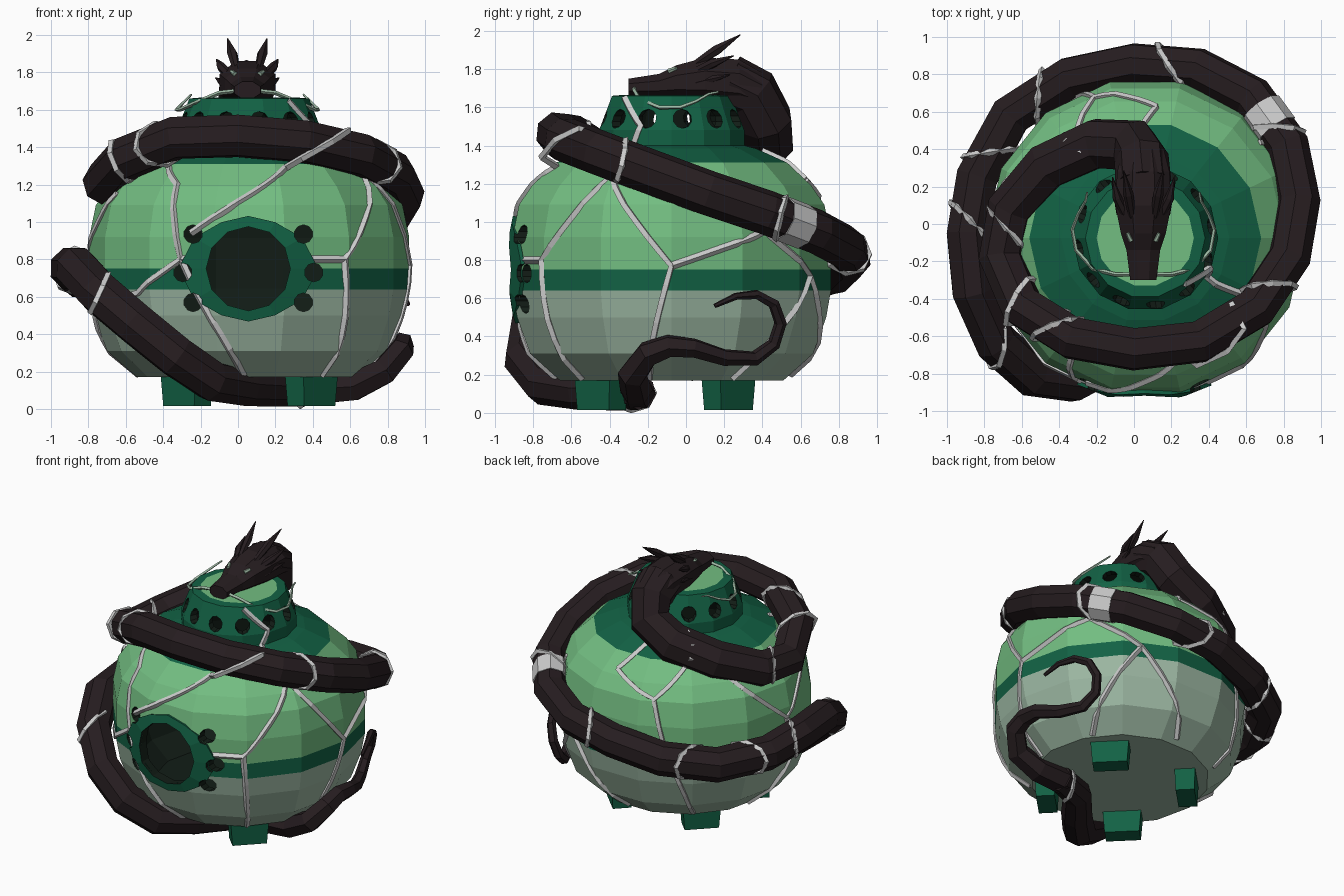
import bpy, bmesh
from math import sin, cos, pi, radians, degrees, atan2
from mathutils import Vector, Matrix

if "Cube" in bpy.data.objects:
    bpy.data.objects.remove(bpy.data.objects["Cube"])

CX, CY, N = 0.06, -0.075, 14


def mat(name, *rgb):
    m = bpy.data.materials.new(name)
    m.diffuse_color = (*rgb, 1)
    m.use_nodes = True
    m.node_tree.nodes["Principled BSDF"].inputs["Base Color"].default_value = m.diffuse_color
    return m


GREEN = mat("glaze_green", .17, .51, .22)
TEAL = mat("deep_green", .006, .12, .058)
PALE = mat("pale_green", .33, .47, .36)
BLACK = mat("inner_black", .006, .012, .008)
SCALE = mat("dark_scale", .019, .012, .014)


def mesh_obj(name, bm, *mats):
    bmesh.ops.recalc_face_normals(bm, faces=bm.faces)
    me = bpy.data.meshes.new(name)
    bm.to_mesh(me)
    bm.free()
    for m in mats:
        me.materials.append(m)
    ob = bpy.data.objects.new(name, me)
    bpy.context.collection.objects.link(ob)
    return ob


def tube(name, pts, radii, material=None, res=2, cyclic=False):
    """Faceted tube through points; radii are spread evenly along the path."""
    cu = bpy.data.curves.new(name, 'CURVE')
    cu.dimensions = '3D'
    cu.bevel_depth, cu.bevel_resolution, cu.use_fill_caps = 1, res, True
    sp = cu.splines.new('POLY')
    sp.points.add(len(pts) - 1)
    sp.use_cyclic_u, sp.use_smooth = cyclic, False
    for i, (p, c) in enumerate(zip(sp.points, pts)):
        t = i / (len(pts) - 1) * (len(radii) - 1)
        k = min(int(t), len(radii) - 2) if len(radii) > 1 else 0
        a, b = radii[k], radii[min(k + 1, len(radii) - 1)]
        p.co, p.radius = (*c, 1), a + (b - a) * (t - k)
    if material:
        cu.materials.append(material)
    ob = bpy.data.objects.new(name, cu)
    bpy.context.collection.objects.link(ob)
    bpy.ops.object.select_all(action='DESELECT')
    ob.select_set(True)
    bpy.context.view_layer.objects.active = ob
    bpy.ops.object.convert(target='MESH')
    return bpy.context.view_layer.objects.active


# Pot: faceted lathe, hollow, closed by a lid
PROF = [(.60, .17), (.76, .31), (.83, .50), (.855, .64), (.855, .75), (.855, .92), (.82, 1.09),
        (.75, 1.19), (.62, 1.31), (.45, 1.385), (.39, 1.40), (.39, 1.48), (.32, 1.66), (.26, 1.665)]


def pot_pt(deg, z, out=0.0):
    """Point on the faceted pot surface at an angle and height."""
    r = PROF[0][0]
    for (r0, z0), (r1, z1) in zip(PROF, PROF[1:]):
        if z0 <= z <= z1:
            r = r0 + (r1 - r0) * (z - z0) / (z1 - z0)
    step = 2 * pi / N
    a = radians(deg)
    r = r * cos(step / 2) / cos(a % step - step / 2) + out
    return Vector((CX + r * cos(a), CY + r * sin(a), z))


bm = bmesh.new()
rings = [[bm.verts.new((CX + r * cos(2 * pi * i / N), CY + r * sin(2 * pi * i / N), z))
          for i in range(N)] for r, z in PROF]
for j, (lo, hi) in enumerate(zip(rings, rings[1:])):
    for i in range(N):
        f = bm.faces.new((lo[i], lo[(i + 1) % N], hi[(i + 1) % N], hi[i]))
        f.material_index = 2 if j < 3 else 1 if j == 3 or 8 <= j < 13 else 0
bm.faces.new(rings[0]).material_index = 2
bm.faces.new(rings[-1]).material_index = 0
pot = mesh_obj("pot", bm, GREEN, TEAL, PALE, BLACK)
so = pot.modifiers.new("wall", 'SOLIDIFY')
so.thickness, so.offset, so.material_offset = .055, -1, 3

# Cutters: front opening, six small vents, collar vents
bm = bmesh.new()


def drill(p, direction, r, depth, seg):
    m = Matrix.Translation(p) @ Vector(direction).to_track_quat('Z', 'Y').to_matrix().to_4x4()
    bmesh.ops.create_cone(bm, cap_ends=True, segments=seg, radius1=r, radius2=r, depth=depth, matrix=m)


drill((.055, -.9, .75), (0, 1, 0), .225, .4, 12)
for s in (-1, 1):
    for dx, z in ((.295, .935), (.35, .73), (.295, .57)):
        drill((.055 + s * dx, -.86, z), (0, 1, 0), .05, .3, 10)
for i in range(12):
    a = radians(9 + 30 * i)
    drill((CX + .36 * cos(a), CY + .36 * sin(a), 1.54), (cos(a), sin(a), 0), .05, .24, 10)
cutter = mesh_obj("vent_cutter", bm, BLACK)
cutter.hide_render = True
cutter.hide_set(True)


def cut(ob):
    bo = ob.modifiers.new("vents", 'BOOLEAN')
    bo.operation, bo.object, bo.solver, bo.material_mode = 'DIFFERENCE', cutter, 'EXACT', 'TRANSFER'


cut(pot)

# Frame around the front opening
bm = bmesh.new()
pairs = []
for i in range(12):
    a = 2 * pi * i / 12
    row = []
    for r in (.215, (.37, .33, .285, .28)[min(i % 6, 6 - i % 6)]):
        x, z = .055 + r * cos(a), .75 + r * sin(a)
        d = -90 + degrees(atan2(x - CX, .83))
        row.append(bm.verts.new((x, pot_pt(d, z).y - .01, z)))
    pairs.append(row)
for p, q in zip(pairs, pairs[1:] + pairs[:1]):
    bm.faces.new((p[0], p[1], q[1], q[0]))
frame = mesh_obj("front_opening_frame", bm, TEAL)
fs = frame.modifiers.new("thickness", 'SOLIDIFY')
fs.thickness, fs.offset = .02, 0
cut(frame)

# Four feet, turned to face outwards and slightly tapered
for n in range(4):
    a = pi / 4 + n * pi / 2
    bm = bmesh.new()
    bmesh.ops.create_cube(bm, size=1)
    for v in bm.verts:
        k = 1 if v.co.z > 0 else .9
        v.co = Vector((v.co.x * .14 * k, v.co.y * .26 * k, v.co.z * .17))
    bm.transform(Matrix.Translation((CX + .47 * cos(a), -.11 + .47 * sin(a), .1)) @ Matrix.Rotation(a, 4, 'Z'))
    mesh_obj(f"foot_{n + 1}", bm, TEAL)

# Serpent body: neck, one and a half loops, then under the pot
COIL = [Vector(p) for p in (
    (.05, .22, 1.73), (.04, .35, 1.67), (0, .42, 1.53), (-.2, .43, 1.42), (-.46, .31, 1.32),
    (-.66, .08, 1.22), (-.71, -.18, 1.21), (-.60, -.44, 1.34), (-.33, -.61, 1.45), (0, -.67, 1.46),
    (.35, -.63, 1.43), (.65, -.45, 1.36), (.83, -.18, 1.26), (.88, .12, 1.15), (.82, .42, 1.05),
    (.63, .68, .95), (.34, .83, .87), (0, .855, .81), (-.35, .78, .74), (-.66, .58, .70),
    (-.84, .25, .71), (-.89, -.05, .75), (-.86, -.36, .75), (-.74, -.63, .62), (-.54, -.81, .45),
    (-.33, -.84, .28), (-.14, -.74, .15), (.04, -.55, .12), (.22, -.33, .11), (.45, -.24, .105))]
tube("serpent_body", COIL, (.15, .138, .12, .118, .118, .115, .12, .12, .115, .09), SCALE)
# Curling tail
tube("serpent_tail", ((.40, -.25, .105), (.62, -.26, .12), (.78, -.28, .20), (.87, -.20, .31),
                      (.88, -.09, .35), (.88, .04, .34), (.82, .2, .29), (.75, .36, .285), (.72, .46, .36),
                      (.74, .495, .47), (.78, .46, .57), (.83, .37, .62), (.88, .26, .61), (.91, .15, .56)),
     (.092, .075, .05, .035, .03, .012), SCALE, 1)

# Head: lofted octagons from snout to nape
bm = bmesh.new()
loops = []
for y, w, z0, z1 in ((-.30, .07, 1.66, 1.75), (-.14, .09, 1.65, 1.775), (-.05, .12, 1.64, 1.82),
                     (.10, .15, 1.62, 1.86), (.28, .14, 1.60, 1.85), (.40, .11, 1.56, 1.78)):
    k = 1 / cos(pi / 8)
    loops.append([bm.verts.new((.05 + w * k * cos(a), y, (z0 + z1) / 2 + (z1 - z0) / 2 * k * sin(a)))
                  for a in [pi / 8 + i * pi / 4 for i in range(8)]])
for lo, hi in zip(loops, loops[1:]):
    for i in range(8):
        bm.faces.new((lo[i], lo[(i + 1) % 8], hi[(i + 1) % 8], hi[i]))
bm.faces.new(loops[0])
bm.faces.new(loops[-1])
mesh_obj("head", bm, SCALE)

# Horns, cheek spikes, eyes and whiskers, mirrored
for s, side in ((-1, "left"), (1, "right")):
    def m(*pts):
        return [(.05 + s * x, y, z) for x, y, z in pts]
    tube(f"{side}_long_horn", m((.06, .04, 1.82), (.08, .16, 1.90), (.105, .285, 1.98)), (.02, .028, .003), SCALE, 1)
    tube(f"{side}_short_horn", m((.10, .06, 1.79), (.14, .14, 1.83), (.165, .25, 1.87)), (.025, .025, .003), SCALE, 1)
    tube(f"{side}_cheek_spike", m((.11, .06, 1.73), (.17, .23, 1.77)), (.035, .003), SCALE, 1)
    tube(f"{side}_eye", m((.065, -.09, 1.79), (.085, -.05, 1.805)), (.014, .01), PALE, 1)
    tube(f"{side}_whisker", m((.06, -.27, 1.70), (.15, -.27, 1.69), (.27, -.24, 1.64), (.36, -.14, 1.60),
                              (.38, -.03, 1.60), (.35, .05, 1.63), (.31, .12, 1.67), (.30, .17, 1.68)),
         (.012, .011, .006), PALE, 0)

# Silver seams hugging the pot, as (angle, height) paths
SEAMS = (
    ((-72, .8), (-53, .8), (-27, 1.25), (-33, 1.38)), ((-53, .8), (-50, .18)),
    ((-27, 1.25), (0, .77), (-11, .18)), ((0, .77), (36, .95), (60, .72), (88, .2)), ((60, .72), (32, .18)),
    ((36, .95), (40, 1.1)), ((-112, .94), (-95, 1.1), (-72, 1.29)),
    ((-137, 1.33), (-122, 1.2), (-116, .8), (-135, .62), (-158, .56)), ((-116, .8), (-109, .6), (-93, .18)),
    ((-116, .8), (-106, .8)), ((85, 1.22), (110, 1.1), (130, 1.34)), ((110, 1.1), (115, .8), (130, .2)),
    ((130, 1.34), (150, 1.2), (178, .85), (205, 1.15)), ((178, .85), (185, .55), (170, .18)),
    ((-33, 1.38), (-25, 1.5), (-50, 1.65)), ((85, 1.22), (95, 1.37)))
for n, path in enumerate(SEAMS):
    pts = []
    for (a0, z0), (a1, z1) in zip(path, path[1:]):
        pts += [pot_pt(a0 + (a1 - a0) * t / 6, z0 + (z1 - z0) * t / 6) for t in range(6)]
    tube(f"pot_seam_{n + 1}", pts + [pot_pt(*path[-1])], (.02,), None, 0)

# Silver seams circling the serpent, slanted alternately
for n, t in enumerate((3.2, 5.4, 6.9, 7.7, 11.4, 14.3, 16.4, 18.5, 19.6, 20.8, 23.0, 28.5)):
    i = int(t)
    p = COIL[i].lerp(COIL[i + 1], t - i)
    q = (COIL[i + 1] - COIL[i]).normalized()
    u = q.cross(Vector((0, 0, 1))).normalized()
    v = u.cross(q)
    r = .114 if t < 26 else .09
    slant = .09 * (-1) ** n
    tube(f"serpent_seam_{n + 1}",
         [p + r * (u * cos(k * pi / 4) + v * sin(k * pi / 4)) + q * slant * cos(k * pi / 4) for k in range(8)],
         (.019,), None, 0, True)
# Silver sleeve on the right rear of the coil
tube("silver_sleeve", [COIL[14].lerp(COIL[15], t) for t in (.3, .75)], (.121,))
# Long diagonal seam over the front coil
tube("front_coil_seam", [pot_pt(-72, 1.29), (.34, -.755, 1.34), (.50, -.68, 1.43), (.59, -.56, 1.49), (.52, -.42, 1.44)],
     (.02,), None, 0)
